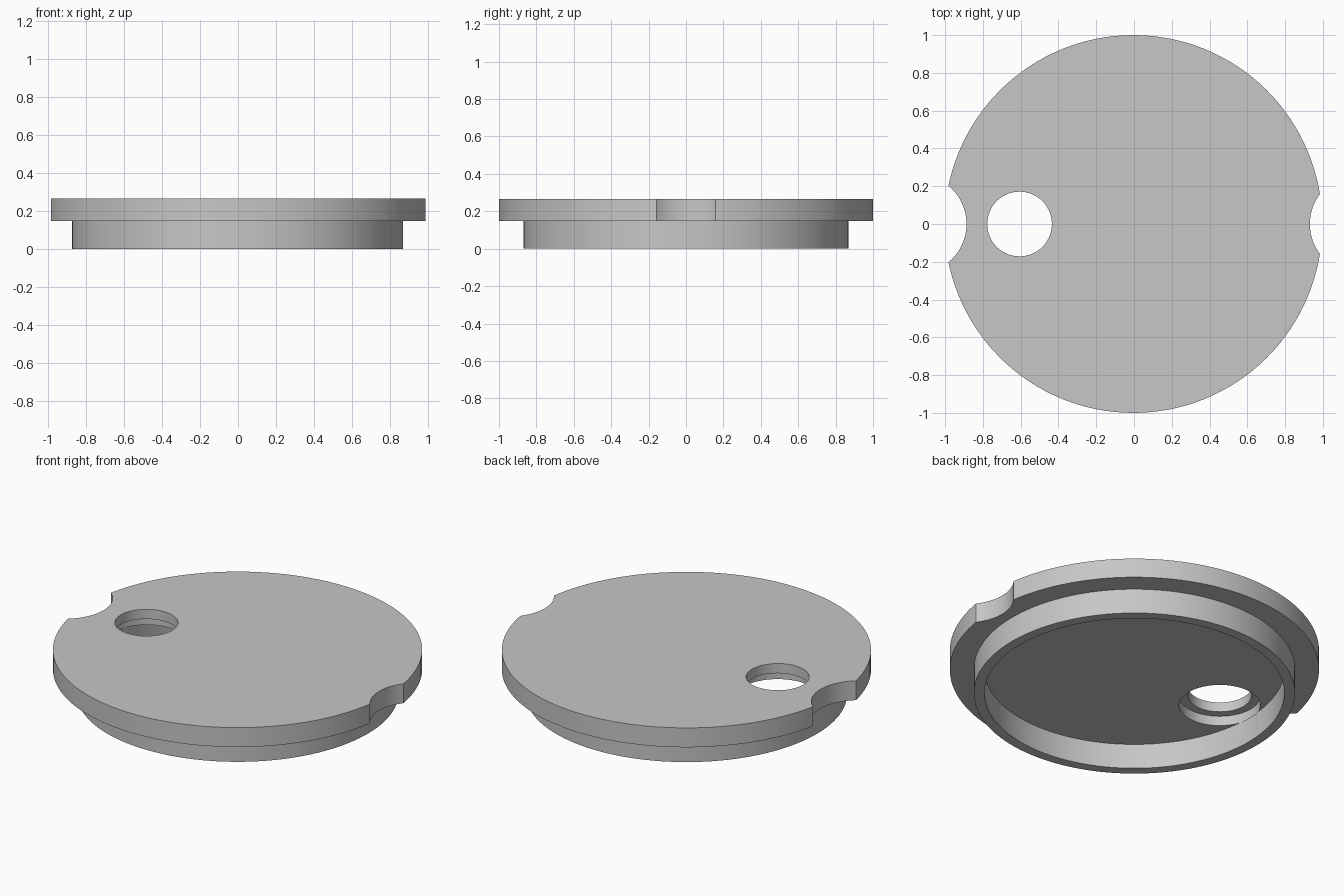
import bpy
import bmesh
import math

SEG = 128
CX = -0.003          # axis of the round body
TOP, LEDGE = 0.265, 0.149

cube = bpy.data.objects.get("Cube")
if cube:
    bpy.data.objects.remove(cube, do_unlink=True)

# Single grey material
grey = bpy.data.materials.new("plain grey")
grey.use_nodes = True
colour = (0.57, 0.57, 0.57, 1)
grey.diffuse_color = colour
grey.node_tree.nodes["Principled BSDF"].inputs["Base Color"].default_value = colour


def add_object(name, bm):
    bmesh.ops.recalc_face_normals(bm, faces=bm.faces)
    mesh = bpy.data.meshes.new(name)
    bm.to_mesh(mesh)
    bm.free()
    mesh.materials.append(grey)
    obj = bpy.data.objects.new(name, mesh)
    bpy.context.collection.objects.link(obj)
    return obj


def lathe(name, profile, x):
    """Revolve (radius, z) points that start and end on the axis."""
    bm = bmesh.new()
    rings = []
    for r, z in profile:
        ring = []
        for i in range(SEG):
            a = 2 * math.pi * i / SEG
            ring.append(bm.verts.new((x + r * math.cos(a), r * math.sin(a), z)))
        rings.append(ring)
    for low, high in zip(rings, rings[1:]):
        for i in range(SEG):
            j = (i + 1) % SEG
            bm.faces.new((low[i], low[j], high[j], high[i]))
    bm.faces.new(rings[0])
    bm.faces.new(rings[-1])
    return add_object(name, bm)


# Lid: wide plate with a hollow plug rim underneath
lid = lathe("lid", [(1, TOP), (1, LEDGE), (0.87, LEDGE), (0.87, 0),
                    (0.812, 0), (0.812, LEDGE)], CX)
# the first and last rings are capped: plate top and pocket floor

# Cutters: stepped drain hole and the two edge notches
hole_x = -0.606
cutters = [
    lathe("hole_cutter", [(0.22, LEDGE - 0.003), (0.22, 0.207),
                          (0.171, 0.207), (0.171, 0.4)], hole_x),
    lathe("right_notch_cutter", [(0.263, 0.05), (0.263, 0.4)], -1.15),
    lathe("left_notch_cutter", [(0.263, 0.05), (0.263, 0.4)], 1.194),
]

bpy.context.view_layer.objects.active = lid
for cutter in cutters:
    cutter.hide_render = True
    mod = lid.modifiers.new(cutter.name, "BOOLEAN")
    mod.operation = "DIFFERENCE"
    mod.solver = "EXACT"
    mod.object = cutter
    bpy.ops.object.modifier_apply(modifier=mod.name)
    bpy.data.objects.remove(cutter, do_unlink=True)

# Smooth round walls, sharp rims
bpy.ops.object.select_all(action="DESELECT")
lid.select_set(True)
bpy.ops.object.shade_smooth_by_angle(angle=math.radians(30))
